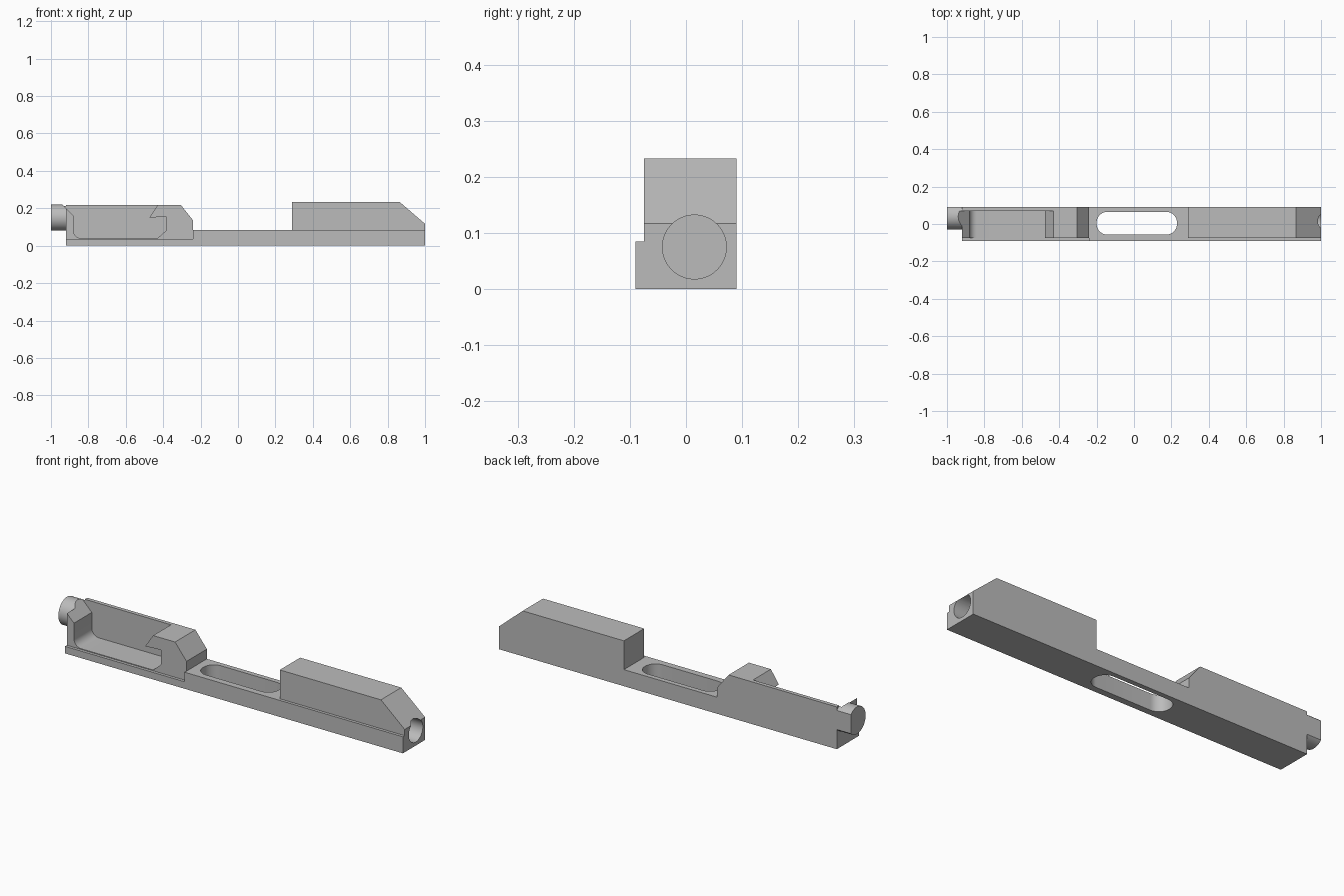
import bpy, bmesh, math

cube = bpy.data.objects.get("Cube")
if cube:
    bpy.data.objects.remove(cube, do_unlink=True)

steel = bpy.data.materials.new("plain_grey")
steel.use_nodes = True
grey = (0.5, 0.5, 0.5, 1)
steel.diffuse_color = grey
steel.node_tree.nodes["Principled BSDF"].inputs["Base Color"].default_value = grey


def prism(name, outline, start, end, axis="y"):
    """Extrude a closed outline along an axis (y: x,z / z: x,y / x: y,z)."""
    place = {"y": lambda a, b, t: (a, t, b),
             "z": lambda a, b, t: (a, b, t),
             "x": lambda a, b, t: (t, a, b)}[axis]
    bm = bmesh.new()
    near = [bm.verts.new(place(a, b, start)) for a, b in outline]
    far = [bm.verts.new(place(a, b, end)) for a, b in outline]
    bm.faces.new(near)
    bm.faces.new(far)
    for i in range(len(outline)):
        j = (i + 1) % len(outline)
        bm.faces.new((near[i], near[j], far[j], far[i]))
    bmesh.ops.recalc_face_normals(bm, faces=bm.faces)
    mesh = bpy.data.meshes.new(name)
    bm.to_mesh(mesh)
    bm.free()
    obj = bpy.data.objects.new(name, mesh)
    bpy.context.collection.objects.link(obj)
    mesh.materials.append(steel)
    return obj


def arc(cx, cy, r, a0, a1, n):
    angles = [math.radians(a0 + (a1 - a0) * i / n) for i in range(n + 1)]
    return [(cx + r * math.cos(a), cy + r * math.sin(a)) for a in angles]


def rect(x0, x1, y0, y1):
    return [(x0, y0), (x1, y0), (x1, y1), (x0, y1)]


def combine(target, tool, operation):
    """Apply a boolean and discard the tool."""
    tool.hide_render = True
    mod = target.modifiers.new("boolean", "BOOLEAN")
    mod.operation = operation
    mod.solver = "EXACT"
    mod.object = tool
    bpy.context.view_layer.objects.active = target
    bpy.ops.object.modifier_apply(modifier=mod.name)
    bpy.data.objects.remove(tool, do_unlink=True)


# Main body: side profile with a rear block, low bridge and sloped front block
body = prism("body", [
    (-0.92, 0), (1, 0), (1, 0.117), (0.865, 0.233), (0.29, 0.233),
    (0.29, 0.085), (-0.24, 0.085), (-0.24, 0.135), (-0.305, 0.217),
    (-0.92, 0.217)], -0.075, 0.09)

# Round end stub, flattened flush with the back wall
stub = prism("end_stub", arc(0.04, 0.15, 0.07, 0, 360, 48)[:-1], -1, -0.88, "x")
combine(stub, prism("flat_cutter", rect(-1.1, -0.8, 0.09, 0.2), 0, 0.3, "z"),
        "DIFFERENCE")
combine(body, stub, "UNION")

# Open pocket with a chamfered post on one side and a hook on the other
pocket = [(-0.98, 0.26), (-0.88, 0.16)]
pocket += arc(-0.84, 0.08, 0.04, 180, 270, 8)
pocket += [(-0.43, 0.04), (-0.385, 0.08), (-0.385, 0.155),
           (-0.475, 0.15), (-0.401, 0.26)]
combine(body, prism("pocket_cutter", pocket, -0.2, 0.07), "DIFFERENCE")

# Rounded slot through the bridge
r = 0.058
slot = []
for cx, cy, a in ((0.172, 0.007, 0), (-0.142, 0.007, 90),
                  (-0.142, 0.001, 180), (0.172, 0.001, 270)):
    slot += arc(cx, cy, r, a, a + 90, 12)
combine(body, prism("slot_cutter", slot, -0.1, 0.3, "z"), "DIFFERENCE")

# Blind round recess in the front end
combine(body, prism("recess_cutter", arc(0.015, 0.075, 0.057, 0, 360, 48)[:-1],
                    0.4, 1.1, "x"), "DIFFERENCE")

# Side rail, lower beside the rear block
rail = prism("side_rail", [(-0.92, 0), (1, 0), (1, 0.085), (-0.24, 0.085),
                           (-0.24, 0.036), (-0.92, 0.036)], -0.09, -0.075)

# Smooth the curved walls and keep the machined edges crisp
bpy.ops.object.select_all(action="DESELECT")
for obj in (body, rail):
    obj.select_set(True)
bpy.context.view_layer.objects.active = body
bpy.ops.object.shade_smooth_by_angle(angle=math.radians(25))
